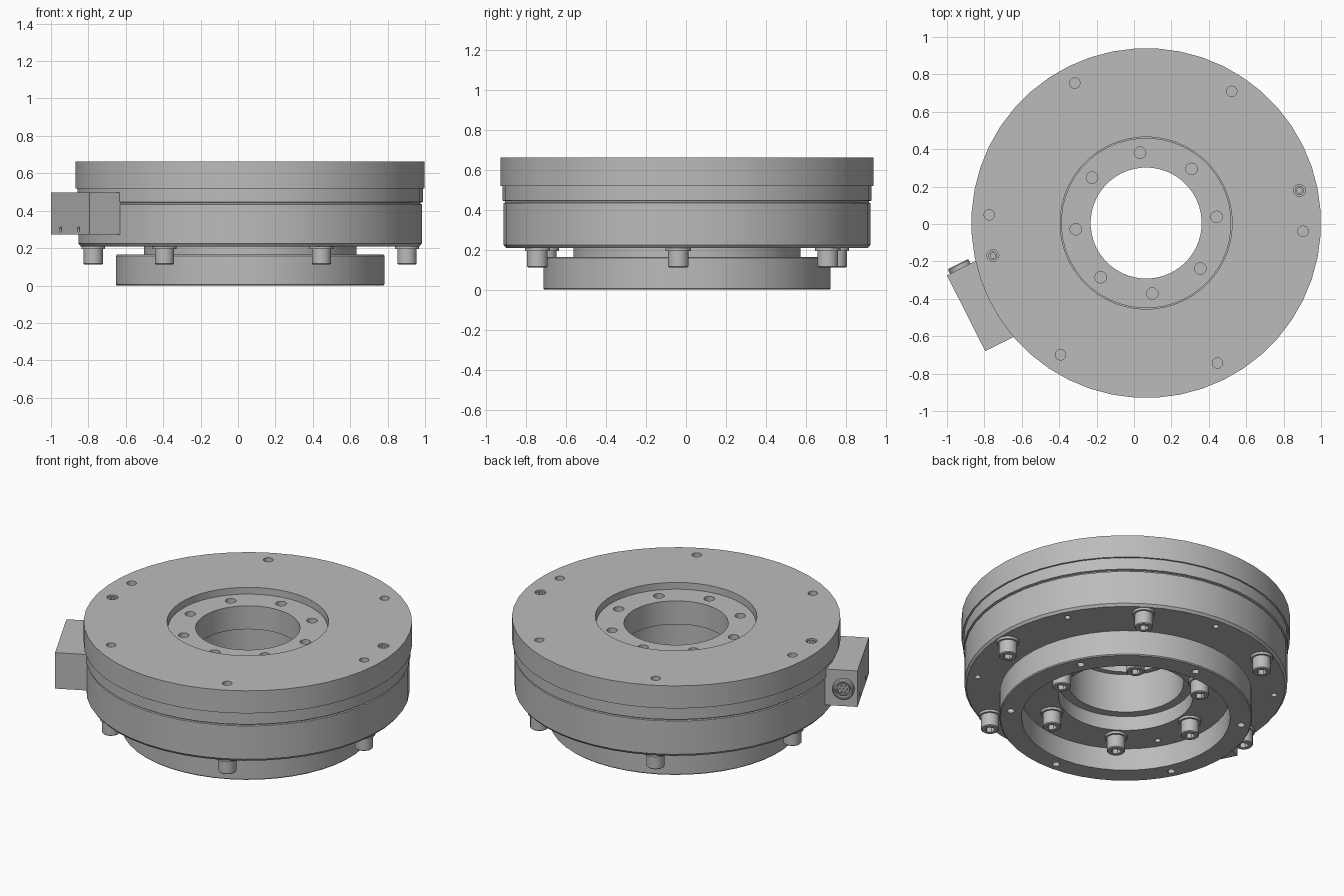
import bpy, bmesh, math
from mathutils import Matrix, Vector

cube = bpy.data.objects.get("Cube")
if cube:
    bpy.data.objects.remove(cube, do_unlink=True)

CENTRE = Vector((0.065, 0.005, 0))      # axis of the round parts

grey = bpy.data.materials.new("machined_grey")
grey.use_nodes = True
COLOUR = (0.5, 0.5, 0.5, 1)
grey.diffuse_color = COLOUR
grey.node_tree.nodes["Principled BSDF"].inputs["Base Color"].default_value = COLOUR


def add_object(name, bm, location=CENTRE):
    bmesh.ops.recalc_face_normals(bm, faces=bm.faces[:])
    mesh = bpy.data.meshes.new(name)
    bm.to_mesh(mesh)
    bm.free()
    mesh.materials.append(grey)
    obj = bpy.data.objects.new(name, mesh)
    obj.location = location
    bpy.context.collection.objects.link(obj)
    return obj


def activate(obj):
    bpy.ops.object.select_all(action="DESELECT")
    obj.select_set(True)
    bpy.context.view_layer.objects.active = obj


def smooth(obj):
    activate(obj)
    bpy.ops.object.shade_smooth_by_angle(angle=math.radians(30))


def lathe(name, profile, sides, location=CENTRE):
    """Revolve an (r, z) outline; outlines starting on the axis stay open."""
    bm = bmesh.new()
    turn = Matrix.Rotation(math.pi / sides, 3, "Z")
    verts = [bm.verts.new(turn @ Vector((r, 0, z))) for r, z in profile]
    edges = [bm.edges.new(pair) for pair in zip(verts, verts[1:])]
    if profile[0][0] > 0:
        edges.append(bm.edges.new((verts[-1], verts[0])))
    bmesh.ops.spin(bm, geom=verts + edges, cent=(0, 0, 0), axis=(0, 0, 1),
                   angle=math.tau, steps=sides)
    bmesh.ops.remove_doubles(bm, verts=bm.verts[:], dist=1e-4)
    return add_object(name, bm, location)


def circle(radius, count, start):
    for i in range(count):
        a = math.radians(start + i * 360 / count)
        yield radius * math.cos(a), radius * math.sin(a)


def drill(bm, x, y, z0, z1, radius, sides=16):
    bmesh.ops.create_cone(bm, cap_ends=True, segments=sides, radius1=radius,
                          radius2=radius, depth=z1 - z0,
                          matrix=Matrix.Translation((x, y, (z0 + z1) / 2)))


def cut(target, bm):
    cutter = add_object("cutter", bm, target.location)
    cutter.matrix_world = target.matrix_basis.copy()
    cutter.hide_render = True
    mod = target.modifiers.new("holes", "BOOLEAN")
    mod.operation, mod.solver, mod.object = "DIFFERENCE", "EXACT", cutter
    activate(target)
    bpy.ops.object.modifier_apply(modifier=mod.name)
    bpy.data.objects.remove(cutter, do_unlink=True)


# Outer housing: flange, groove and drum
housing = lathe("outer_housing", [
    (.46, .662), (.935, .662), (.935, .52), (.925, .52), (.925, .446),
    (.912, .443), (.912, .437), (.92, .434), (.92, .225), (.908, .21),
    (.58, .21), (.58, .31), (.46, .31)], 48)
holes = bmesh.new()
for x, y in circle(.84, 6, -3):
    drill(holes, x, y, .6, .7, .028)
for x, y in circle(.838, 2, 12):
    drill(holes, x, y, .6, .7, .032)
for x, y in circle(.85, 6, 27):
    drill(holes, x, y, .15, .27, .018, 12)
cut(housing, holes)
smooth(housing)

# Rotating hub: inner ring, bore, neck and foot ring
hub = lathe("rotating_hub", [
    (.594, 0), (.714, 0), (.72, .006), (.72, .159), (.714, .165), (.57, .165),
    (.57, .3), (.455, .3), (.455, .622), (.297, .622), (.297, .475),
    (.33, .475), (.33, .23), (.383, .23), (.383, .14), (.594, .14)], 48)
holes = bmesh.new()
for x, y in circle(.378, 8, 5):
    drill(holes, x, y, .55, .7, .031)
for x, y in circle(.66, 6, 27):
    drill(holes, x, y, -.05, .08, .022, 12)
drill(holes, *next(circle(.53, 1, 210)), .1, .16, .018, 12)
cut(hub, holes)
smooth(hub)

# Socket set screws in the flange
for i, (x, y) in enumerate(circle(.838, 2, 12)):
    screw = lathe(f"set_screw_{i + 1}", [
        (0, .59), (.024, .59), (.024, .655), (.014, .655), (.014, .63), (0, .63)],
        16, CENTRE + Vector((x, y, 0)))
    smooth(screw)

# Cap bolt with washer and hexagon socket, hanging head down from z = 0
bolt = lathe("cap_bolt", [
    (0, .02), (.04, .02), (.04, 0), (.064, 0), (.064, -.015), (.052, -.015),
    (.052, -.093), (.047, -.098), (0, -.098)], 24)
socket = bmesh.new()
drill(socket, 0, 0, -.15, -.05, .028, 6)
cut(bolt, socket)
smooth(bolt)
for label, radius, height in (("outer", .84, .21), ("inner", .457, .14)):
    for i, (x, y) in enumerate(circle(radius, 6, -3)):
        copy = bpy.data.objects.new(f"{label}_bolt_{i + 1}", bolt.data)
        copy.location = CENTRE + Vector((x, y, height))
        bpy.context.collection.objects.link(copy)
bpy.data.objects.remove(bolt, do_unlink=True)

# Connector box: local x points into the housing, local y along the box
box_frame = Matrix.Translation((-1, -.275, .385)) @ Matrix.Rotation(
    math.atan2(.45, .89), 4, "Z")
BOX_LENGTH = .454


def box(name, low, high):
    low, high = Vector(low), Vector(high)
    bm = bmesh.new()
    bmesh.ops.create_cube(bm, size=1, matrix=Matrix.Translation((low + high) / 2)
                          @ Matrix.Diagonal((*(high - low), 1)))
    obj = add_object(name, bm)
    obj.matrix_world = box_frame
    return obj


connector_box = box("connector_box", (0, -BOX_LENGTH, -.113), (.19, 0, .113))
holes = bmesh.new()
for part in (.25, .72):
    bmesh.ops.create_cone(
        holes, cap_ends=True, segments=16, radius1=.014, radius2=.014, depth=.06,
        matrix=Matrix.Translation((0, -BOX_LENGTH * part, -.085))
        @ Matrix.Rotation(math.pi / 2, 4, "Y"))
cut(connector_box, holes)

# Round plug with rim and pins on the end of the box
plug_frame = box_frame @ Matrix.Translation((.08, 0, 0)) @ Matrix.Rotation(
    -math.pi / 2, 4, "X")
plug = lathe("round_plug", [
    (0, -.02), (.062, -.02), (.062, .022), (.056, .028), (.048, .028),
    (.048, .006), (.04, .006), (.04, .02), (.034, .02), (.034, .008), (0, .008)], 32)
plug.matrix_world = plug_frame
smooth(plug)
pins = bmesh.new()
for x, y in [(0, 0), *circle(.021, 6, 0)]:
    drill(pins, x, y, 0, .02, .005, 8)
plug_pins = add_object("plug_pins", pins)
plug_pins.matrix_world = plug_frame
